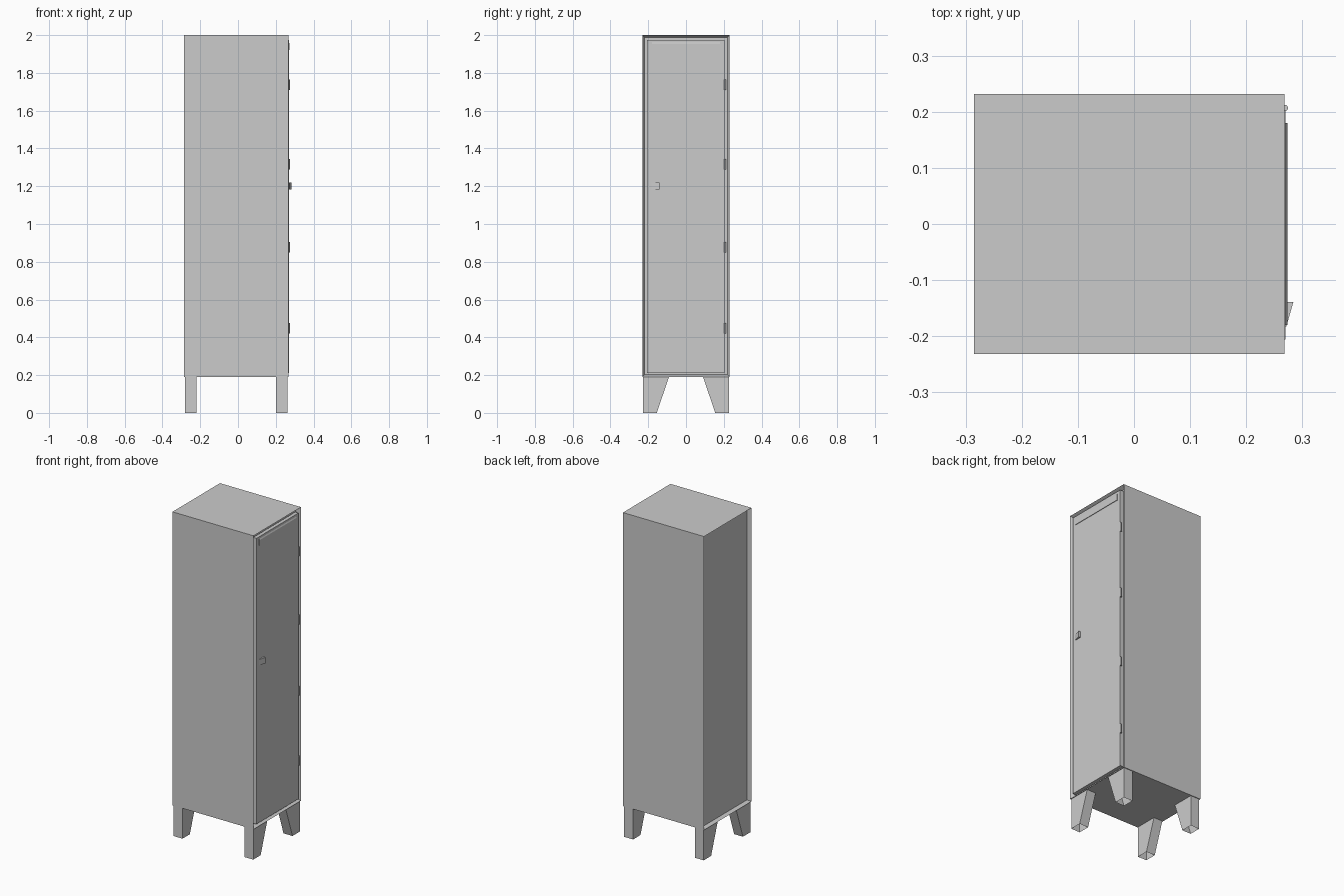
import bpy, bmesh
from mathutils import Matrix

if "Cube" in bpy.data.objects:
    bpy.data.objects.remove(bpy.data.objects["Cube"])

X0, X1, HY, ZB, ZT = -0.285, 0.268, 0.2315, 0.19, 2.0


def finish(name, bm):
    bmesh.ops.recalc_face_normals(bm, faces=bm.faces)
    mesh = bpy.data.meshes.new(name)
    bm.to_mesh(mesh)
    bm.free()
    obj = bpy.data.objects.new(name, mesh)
    bpy.context.collection.objects.link(obj)
    return obj


def box_bm(lo, hi):
    bm = bmesh.new()
    bmesh.ops.create_cube(bm, size=1)
    for v in bm.verts:
        v.co = [(a + b) / 2 + c * (b - a) for a, b, c in zip(lo, hi, v.co)]
    return bm


def prism(name, profile, axis, a, b):
    """Extrude a 2D profile along axis y (points x,z) or z (points x,y)."""
    bm = bmesh.new()
    pts = [(p, a, q) if axis == 'y' else (p, q, a) for p, q in profile]
    face = bm.faces.new([bm.verts.new(p) for p in pts])
    ext = bmesh.ops.extrude_face_region(bm, geom=[face])
    verts = [g for g in ext['geom'] if isinstance(g, bmesh.types.BMVert)]
    bmesh.ops.translate(bm, verts=verts, vec=(0, b - a, 0) if axis == 'y' else (0, 0, b - a))
    return finish(name, bm)


# Cabinet body: door opening recessed on +x, thin-rimmed back panel recessed on -x
bm = box_bm((X0, -HY, ZB), (X1, HY, ZT))
bm.faces.ensure_lookup_table()
for side, rim, depth in ((1, 0.018, 0.025), (-1, 0.003, 0.03)):
    face = max(bm.faces, key=lambda f: f.calc_center_median().x * side)
    bmesh.ops.inset_region(bm, faces=[face], thickness=rim)
    bmesh.ops.translate(bm, verts=face.verts, vec=(-side * depth, 0, 0))
finish("cabinet_body", bm)

# Door panel, leaving a narrow gap inside the frame
finish("door", box_bm((X1 - 0.02, -0.206, 0.212), (X1 + 0.002, 0.203, 1.975)))

# Raised strip along the top of the door
prism("door_vent", [(0.262, 1.962), (0.270, 1.962), (0.2735, 1.955),
                    (0.2735, 1.92), (0.262, 1.92)], 'y', -0.18, 0.18)

# Wedge-shaped pull handle
prism("door_handle", [(0.268, -0.183), (0.2715, -0.183), (0.284, -0.139),
                      (0.268, -0.139)], 'z', 1.183, 1.219)

# Hinge barrels
for z in (1.737, 1.317, 0.877, 0.447):
    bm = bmesh.new()
    bmesh.ops.create_cone(bm, cap_ends=True, segments=12, radius1=0.0055, radius2=0.0055,
                          depth=0.056, matrix=Matrix.Translation((0.269, 0.207, z)))
    obj = finish("hinge", bm)
    for p in obj.data.polygons:
        p.use_smooth = len(p.vertices) == 4
    obj.data.set_sharp_from_angle(angle=0.6)

# Hollow tapered legs, open at the bottom
for xa, xb in ((-0.28, -0.22), (0.202, 0.263)):
    for s in (-1, 1):
        bm = box_bm((xa, 0.155, 0), (xb, 0.227, ZB))
        for v in bm.verts:
            if v.co.z > 0.1 and v.co.y < 0.2:
                v.co.y = 0.09
        for v in bm.verts:
            v.co.y *= s
        bmesh.ops.recalc_face_normals(bm, faces=bm.faces)
        bottom = min(bm.faces, key=lambda f: f.calc_center_median().z)
        bmesh.ops.inset_region(bm, faces=[bottom], thickness=0.003)
        bmesh.ops.translate(bm, verts=bottom.verts, vec=(0, 0, 0.18))
        for v in bottom.verts:
            if abs(v.co.y) < 0.2:
                v.co.y = s * 0.097
        finish("leg", bm)
